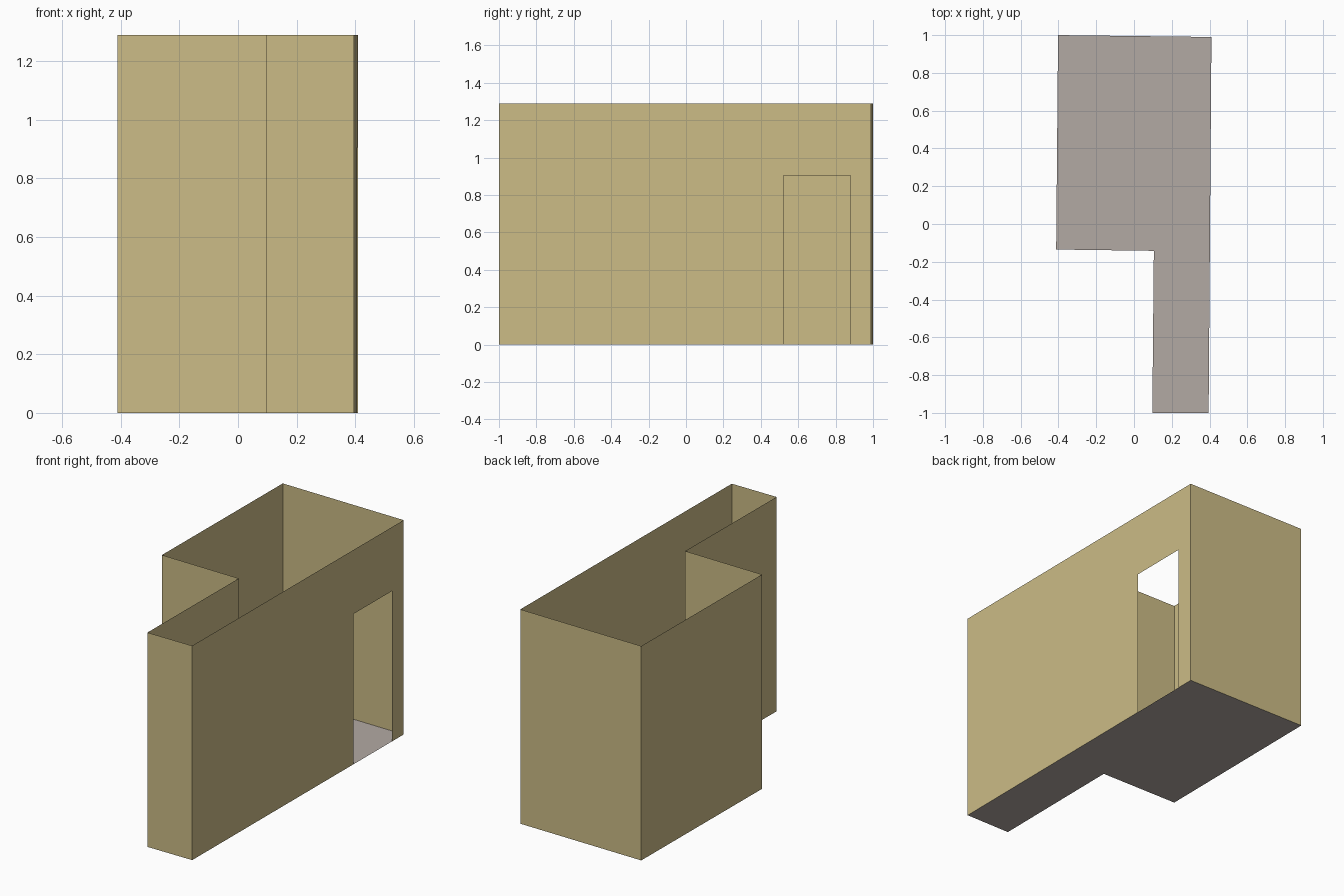
import bpy
from mathutils import Vector

if "Cube" in bpy.data.objects:
    bpy.data.objects.remove(bpy.data.objects["Cube"])

HEIGHT = 1.29
DOOR_Y0, DOOR_Y1, DOOR_TOP = 0.52, 0.88, 0.905

# Room outline, counter-clockwise seen from above
plan = [(0.395, -1.0), (0.41, 0.99), (-0.402, 1.0),
        (-0.412, -0.135), (0.105, -0.142), (0.097, -1.0)]


def material(name, rgb):
    mat = bpy.data.materials.new(name)
    mat.diffuse_color = (*rgb, 1.0)
    mat.use_nodes = True
    mat.node_tree.nodes["Principled BSDF"].inputs["Base Color"].default_value = mat.diffuse_color
    return mat


def add_mesh(name, verts, faces, mat):
    mesh = bpy.data.meshes.new(name)
    mesh.from_pydata(verts, [], faces)
    mesh.materials.append(mat)
    obj = bpy.data.objects.new(name, mesh)
    bpy.context.collection.objects.link(obj)
    return obj


def add_wall(name, a, b, mat, door=None):
    """Thin wall from a to b; door = (start, end, top), start and end as fractions."""
    a, b = Vector(a), Vector(b)

    def point(t, z):
        p = a.lerp(b, t)
        return (p.x, p.y, z)

    if door:
        t0, t1, top = door
        # One face running round the doorway
        outline = [(0, 0), (t0, 0), (t0, top), (t1, top),
                   (t1, 0), (1, 0), (1, HEIGHT), (0, HEIGHT)]
    else:
        outline = [(0, 0), (1, 0), (1, HEIGHT), (0, HEIGHT)]
    verts = [point(t, z) for t, z in outline]
    return add_mesh(name, verts, [tuple(range(len(verts)))], mat)


wall_mat = material("tan wall", (0.60, 0.50, 0.24))
floor_mat = material("grey floor", (0.45, 0.40, 0.37))

# Floor
add_mesh("floor", [(x, y, 0) for x, y in plan], [tuple(range(len(plan)))], floor_mat)

# Walls, with the doorway in the right one
names = ["right_wall", "back_wall", "left_wall",
         "inner_front_wall", "passage_wall", "passage_end_wall"]
for i, name in enumerate(names):
    a, b = plan[i], plan[(i + 1) % len(plan)]
    door = None
    if name == "right_wall":
        span = b[1] - a[1]
        door = ((DOOR_Y0 - a[1]) / span, (DOOR_Y1 - a[1]) / span, DOOR_TOP)
    add_wall(name, a, b, wall_mat, door)
